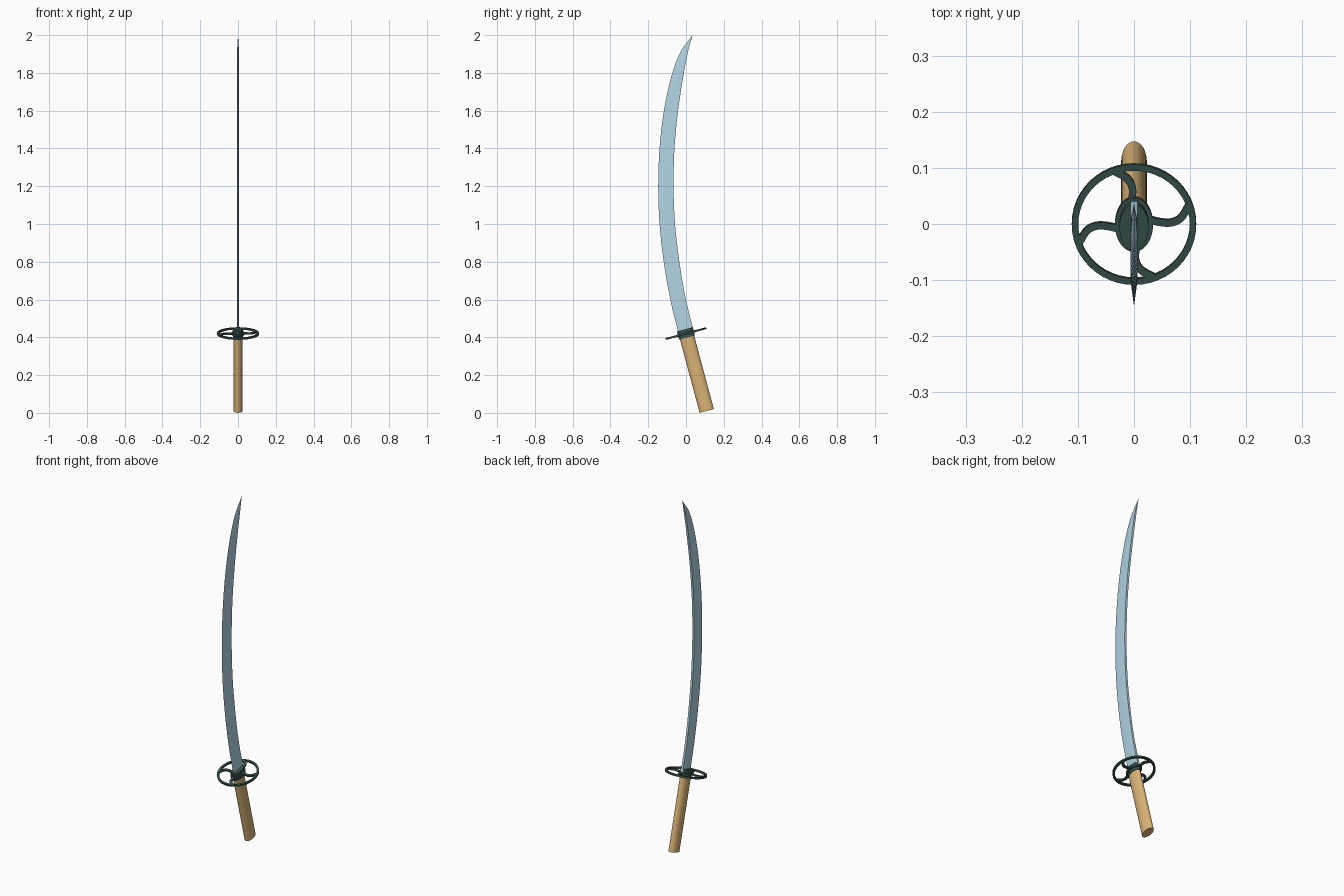
import bpy, bmesh
from math import sin, cos, tau, radians
from mathutils import Vector

if "Cube" in bpy.data.objects:
    bpy.data.objects.remove(bpy.data.objects["Cube"])

TILT, PIVOT = radians(15), (0, 0, 0.42)   # hilt leans back around the guard centre


def material(name, rgb):
    m = bpy.data.materials.new(name)
    m.diffuse_color = (*rgb, 1)
    m.use_nodes = True
    m.node_tree.nodes["Principled BSDF"].inputs["Base Color"].default_value = m.diffuse_color
    return m


STEEL = material("steel", (0.45, 0.66, 0.78))
WOOD = material("wood", (0.70, 0.45, 0.18))
IRON = material("iron", (0.04, 0.085, 0.075))


def loft(name, rings, mat, closed=False, tilted=True):
    """Skin a row of equal-sized cross-sections, capped or closed into a loop."""
    bm = bmesh.new()
    rows = [[bm.verts.new(p) for p in r] for r in rings]
    n = len(rows[0])
    pairs = list(zip(rows, rows[1:])) + ([(rows[-1], rows[0])] if closed else [])
    for a, b in pairs:
        for i in range(n):
            j = (i + 1) % n
            bm.faces.new((a[i], a[j], b[j], b[i]))
    if not closed:
        bm.faces.new(rows[0])
        bm.faces.new(rows[-1])
    bmesh.ops.recalc_face_normals(bm, faces=bm.faces)
    me = bpy.data.meshes.new(name)
    bm.to_mesh(me)
    bm.free()
    me.shade_smooth()
    me.set_sharp_from_angle(angle=radians(30))
    me.materials.append(mat)
    ob = bpy.data.objects.new(name, me)
    bpy.context.collection.objects.link(ob)
    if tilted:
        ob.location = PIVOT
        ob.rotation_euler.x = TILT
    return ob


def ellipse(rx, ry, z, n=32):
    return [(rx * cos(tau * i / n), ry * sin(tau * i / n), z) for i in range(n)]


def spline(pts, steps):
    """Catmull-Rom curve through 2D points."""
    p = [Vector(q) for q in pts]
    p = [2 * p[0] - p[1]] + p + [2 * p[-1] - p[-2]]
    out = []
    for a, b, c, d in zip(p, p[1:], p[2:], p[3:]):
        for s in range(steps):
            t = s / steps
            out.append(0.5 * (2 * b + (c - a) * t + (2 * a - 5 * b + 4 * c - d) * t * t
                              + (3 * b - a - 3 * c + d) * t ** 3))
    return out + [p[-2]]


# Blade: cutting edge and spine as (y, z) curves, with a five-sided section
edge = spline([(-0.040, 0.42), (-0.083, 0.6), (-0.118, 0.8), (-0.140, 1.0), (-0.147, 1.2),
               (-0.140, 1.4), (-0.117, 1.6), (-0.078, 1.78), (-0.030, 1.91), (0.035, 2.0)], 4)
spine = spline([(0.042, 0.43), (-0.003, 0.61), (-0.035, 0.8), (-0.058, 1.0), (-0.066, 1.2),
                (-0.061, 1.4), (-0.042, 1.6), (-0.013, 1.79), (0.010, 1.91), (0.035, 2.0)], 4)
sections = []
for e, s in zip(edge, spine):
    ridge = s.lerp(e, 0.45)
    h = max(0.0004, 0.006 * min(1, (s - e).length / 0.045))
    sections.append([(h, *s), (h, *ridge), (0, *e), (-h, *ridge), (-h, *s)])
loft("blade", sections, STEEL, tilted=False)

# Handle
loft("handle", [ellipse(0.023, 0.039, -0.424), ellipse(0.023, 0.039, -0.015)], WOOD)

# Collar around the blade root and hub of the guard
loft("collar", [ellipse(0.026, 0.043, -0.022), ellipse(0.026, 0.043, 0.023)], IRON)
loft("guard_hub", [ellipse(0.034, 0.050, -0.006), ellipse(0.034, 0.050, 0.006)], IRON)

# Guard rim
T = 0.005
rim = []
for i in range(48):
    c, s = cos(tau * i / 48), sin(tau * i / 48)
    rim.append([(r * c, r * s, z) for r, z in
                ((0.0995, -T), (0.111, -T), (0.111, T), (0.0995, T))])
loft("guard_rim", rim, IRON, closed=True)

# Four S-curved spokes
path = spline([(0.022, 0.010), (0.045, 0.004), (0.066, 0.003), (0.084, 0.012), (0.099, 0.037)], 5)
for k in range(4):
    c, s = cos(tau * k / 4), sin(tau * k / 4)
    rings = []
    for i, p in enumerate(path):
        t = (path[min(i + 1, len(path) - 1)] - path[max(i - 1, 0)]).normalized()
        side = Vector((-t.y, t.x)) * 0.0065
        ring = []
        for q, z in ((p - side, -T), (p + side, -T), (p + side, T), (p - side, T)):
            ring.append((q.x * c - q.y * s, q.x * s + q.y * c, z * 0.9))
        rings.append(ring)
    loft(f"guard_spoke_{k + 1}", rings, IRON)
